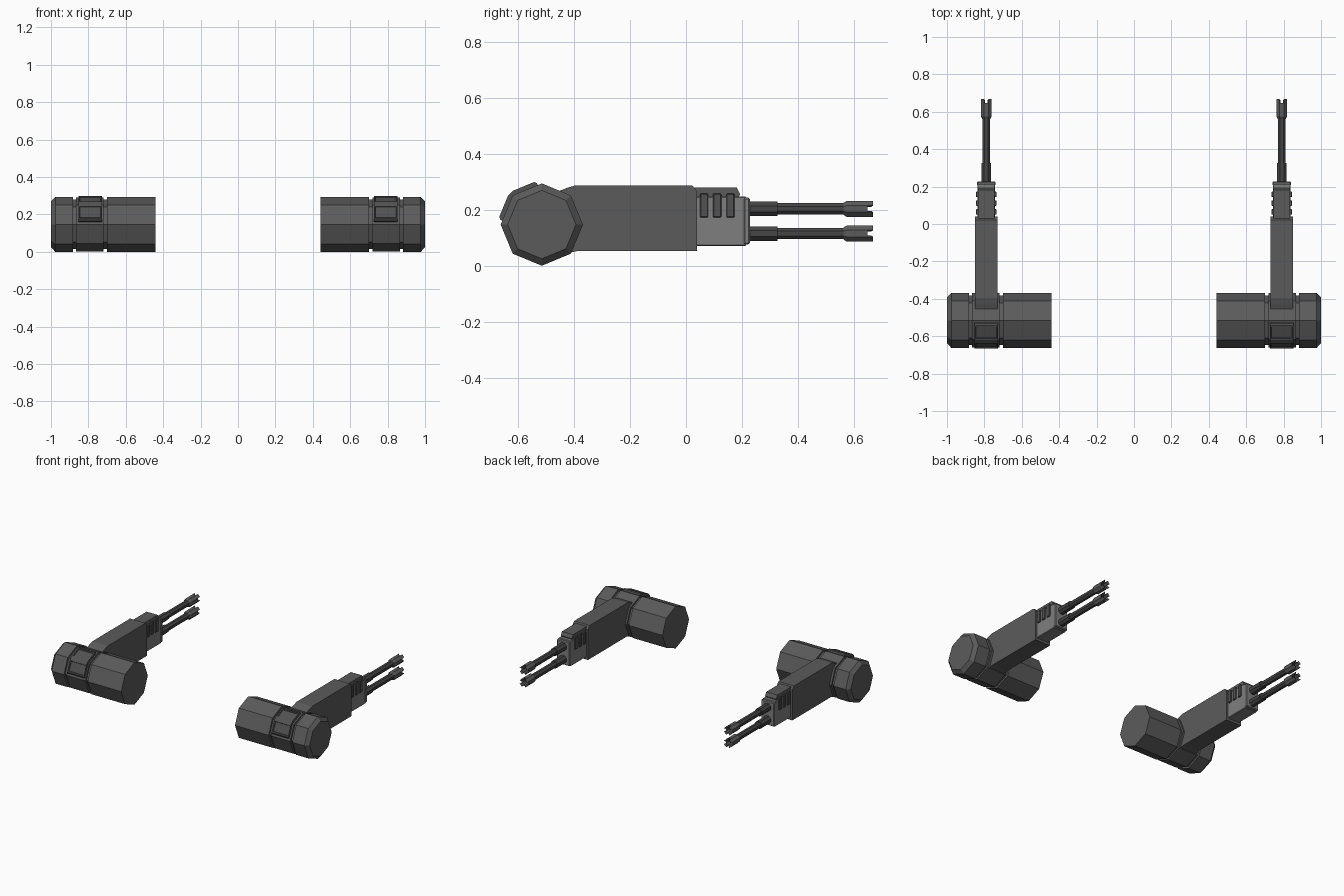
import bpy, bmesh, math

if "Cube" in bpy.data.objects:
    bpy.data.objects.remove(bpy.data.objects["Cube"])

CX = 0.79            # centre of one gun
DY, DZ = -0.515, 0.147   # drum axis
A8 = math.pi / 4


def grey(name, v):
    m = bpy.data.materials.new(name)
    m.diffuse_color = (v, v, v, 1)
    m.use_nodes = True
    m.node_tree.nodes["Principled BSDF"].inputs["Base Color"].default_value = m.diffuse_color
    return m


BODY = grey("dark_metal", .105)
TRIM = grey("trim_metal", .085)
LIGHT = grey("light_metal", .21)
BLACK = grey("gun_metal", .06)


def finish(name, bm, mat, bevel=0):
    """Turn a bmesh into an object mirrored to the other side."""
    bmesh.ops.recalc_face_normals(bm, faces=bm.faces[:])
    me = bpy.data.meshes.new(name)
    bm.to_mesh(me)
    bm.free()
    me.materials.append(mat)
    ob = bpy.data.objects.new(name, me)
    bpy.context.collection.objects.link(ob)
    if bevel:
        b = ob.modifiers.new("bevel", 'BEVEL')
        b.width, b.segments, b.limit_method = bevel, 1, 'ANGLE'
    ob.modifiers.new("mirror", 'MIRROR').use_mirror_merge = False
    return ob


def prism_bm(profile, half, cx=CX):
    """Extrude a (y, z) profile along x."""
    bm = bmesh.new()
    a, b = [[bm.verts.new((cx + s * half, y, z)) for y, z in profile] for s in (-1, 1)]
    bm.faces.new(a)
    bm.faces.new(b)
    n = len(profile)
    for i in range(n):
        j = (i + 1) % n
        bm.faces.new((a[i], a[j], b[j], b[i]))
    return bm


def rect(y0, y1, z0, z1):
    return [(y0, z0), (y1, z0), (y1, z1), (y0, z1)]


def lathe_bm(profile, place, phase=0.0):
    """Eight-sided turning of (distance, radius) pairs with capped ends."""
    bm = bmesh.new()
    rings = [[bm.verts.new(place(d, r * math.cos(phase + i * A8), r * math.sin(phase + i * A8)))
              for i in range(8)] for d, r in profile]
    grid = [[bm.faces.new((p[i], p[(i + 1) % 8], q[(i + 1) % 8], q[i])) for i in range(8)]
            for p, q in zip(rings, rings[1:])]
    bm.faces.new(rings[0])
    bm.faces.new(rings[-1])
    return bm, grid


# Octagonal shoulder drum with two grooves and a chamfered outer cap
drum = [(0.44, .147), (.70, .147), (.70, .132), (.718, .132), (.718, .145), (.865, .145),
        (.865, .132), (.883, .132), (.883, .147), (.977, .147), (1.0, .122)]
finish("drum", lathe_bm(drum, lambda d, u, v: (d, DY + u, DZ + v))[0], BODY)

# Arm running back from the drum
arm = [(-.51, .04), (-.43, .044), (-.385, .053), (.04, .053), (.04, .265), (.022, .287),
       (-.395, .287), (-.425, .278), (-.455, .266), (-.51, .26)]
finish("arm", prism_bm(arm, .06), BODY)


# Raised hatch wrapped over two drum facets, each with a recessed panel
def facet(deg, d, t):
    a = math.radians(deg)
    return (DY + d * math.cos(a) - t * math.sin(a), DZ + d * math.sin(a) + t * math.cos(a))


hatch = [facet(112.5, .128, -.042), facet(112.5, .144, -.040), facet(112.5, .151, -.032),
         facet(112.5, .151, .050), facet(157.5, .151, -.050), facet(157.5, .151, .032),
         facet(157.5, .144, .040), facet(157.5, .128, .042)]
bm = prism_bm(hatch, .064)
bmesh.ops.recalc_face_normals(bm, faces=bm.faces[:])
panels = [f for f in bm.faces if len(f.verts) == 4 and f.calc_area() > .009
          and f.normal.z - f.normal.y > 1.2]
bmesh.ops.inset_individual(bm, faces=panels, thickness=.011)
bmesh.ops.inset_individual(bm, faces=panels, thickness=.003, depth=-.005)
finish("hatch", bm, TRIM)

# Receiver housing, top cover and cooling ribs
finish("housing", prism_bm(rect(.0, .215, .07, .248), .047), LIGHT, .004)
finish("housing_end_plate", prism_bm(rect(.205, .228, .076, .243), .050), LIGHT, .005)
finish("top_cover", prism_bm([(.0, .24), (.185, .24), (.193, .255), (.181, .279), (.0, .279)], .043), BODY)
for i, y in enumerate((.050, .097, .144)):
    finish(f"cooling_rib_{i + 1}", prism_bm(rect(y, y + .029, .172, .258), .055), TRIM, .003)

# Twin barrels, each with a sleeve and a four-pronged muzzle
for label, z in (("upper", .203), ("lower", .115)):
    def along_y(d, u, v):
        return (CX + u, d, z + v)
    barrel = [(.22, .028), (.327, .028), (.327, .022), (.58, .022)]
    finish(label + "_barrel", lathe_bm(barrel, along_y, A8 / 2)[0], BLACK)
    muzzle = [(.562, .023), (.574, .031), (.648, .031), (.642, .019), (.60, .017)]
    bm, grid = lathe_bm(muzzle, along_y, A8 / 2)
    for f in grid[2][::2]:
        ext = bmesh.ops.extrude_discrete_faces(bm, faces=[f])
        bmesh.ops.translate(bm, vec=(0, .020, 0), verts=ext['faces'][0].verts[:])
    finish(label + "_muzzle", bm, BODY)
